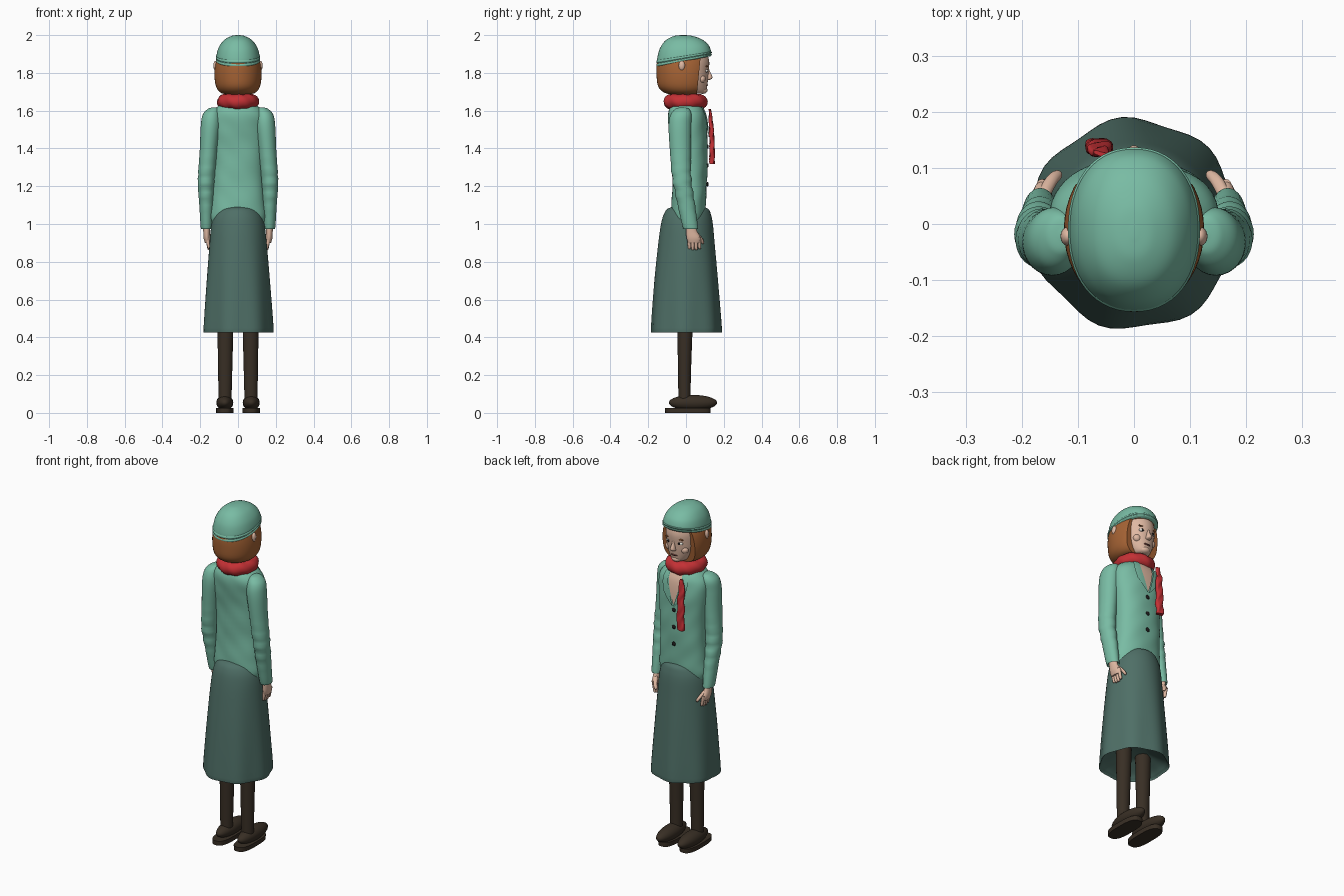
import bpy, bmesh, math
from math import sin, cos, pi
from mathutils import Vector

if "Cube" in bpy.data.objects:
    bpy.data.objects.remove(bpy.data.objects["Cube"])


def material(name, rgb):
    m = bpy.data.materials.new(name)
    m.use_nodes = True
    m.diffuse_color = (*rgb, 1)
    m.node_tree.nodes["Principled BSDF"].inputs["Base Color"].default_value = (*rgb, 1)
    return m


TEAL = material("jacket teal", (.19, .50, .37))
SKIRT = material("skirt dark green", (.078, .16, .135))
HAIR = material("hair auburn", (.38, .125, .035))
RED = material("scarf red", (.55, .03, .035))
SKIN = material("skin", (.74, .48, .36))
BROWN = material("stocking brown", (.04, .028, .018))
BLACK = material("black", (.012, .01, .01))
WHITE = material("eye white", (.75, .72, .66))
LIPS = material("lip red", (.22, .06, .05))


def finish(name, bm, mat, angle=50):
    bmesh.ops.recalc_face_normals(bm, faces=bm.faces)
    me = bpy.data.meshes.new(name)
    bm.to_mesh(me)
    bm.free()
    me.materials.append(mat)
    for p in me.polygons:
        p.use_smooth = True
    me.set_sharp_from_angle(angle=math.radians(angle))
    ob = bpy.data.objects.new(name, me)
    bpy.context.collection.objects.link(ob)
    return ob


def refine(rings, steps):
    """Catmull-Rom interpolation of (z, cx, cy, rx, ry) rings."""
    out = []
    last = len(rings) - 1
    for i in range(last):
        a, b, c, d = (rings[max(0, min(last, i + k))] for k in (-1, 0, 1, 2))
        for s in range(steps):
            t = s / steps
            out.append([.5 * (2*q + (r-p)*t + (2*p-5*q+4*r-w)*t*t + (3*q-p-3*r+w)*t**3)
                        for p, q, r, w in zip(a, b, c, d)])
    return out + [list(rings[-1])]


def ring_point(ring, a, power=2, grow=0):
    z, cx, cy, rx, ry = ring
    e = 2 / power
    return Vector((cx + (rx + grow) * math.copysign(abs(cos(a)) ** e, cos(a)),
                   cy + (ry + grow) * math.copysign(abs(sin(a)) ** e, sin(a)), z))


def skin_grid(bm, rows, closed=True):
    rows = [[bm.verts.new(p) for p in row] for row in rows]
    for lo, hi in zip(rows, rows[1:]):
        n = len(lo)
        for j in range(n if closed else n - 1):
            k = (j + 1) % n
            bm.faces.new((lo[j], lo[k], hi[k], hi[j]))
    return rows


def loft(name, rings, mat, n=32, steps=4, power=2, deform=None, cut=None):
    bm = bmesh.new()
    rows = [[ring_point(r, 2 * pi * j / n, power) for j in range(n)]
            for r in refine(rings, steps)]
    if deform:
        rows = [[deform(p) for p in row] for row in rows]
    rows = skin_grid(bm, rows)
    bm.faces.new(rows[0][::-1])
    bm.faces.new(rows[-1])
    if cut:
        geom = bm.verts[:] + bm.edges[:] + bm.faces[:]
        res = bmesh.ops.bisect_plane(bm, geom=geom, plane_co=cut[0], plane_no=cut[1],
                                     clear_outer=True)
        edges = [g for g in res["geom_cut"] if isinstance(g, bmesh.types.BMEdge)]
        bmesh.ops.holes_fill(bm, edges=edges)
    return finish(name, bm, mat)


def ball(name, loc, size, mat, seg=20):
    bm = bmesh.new()
    bmesh.ops.create_uvsphere(bm, u_segments=seg, v_segments=seg // 2 + 2, radius=1)
    for v in bm.verts:
        v.co = Vector(loc) + Vector((v.co.x*size[0], v.co.y*size[1], v.co.z*size[2]))
    return finish(name, bm, mat)


# Skirt: flared, fluted, with an inward-folded hem
def flute(p):
    a = math.atan2(p.y, p.x)
    k = 1 + .028 * max(0, min(1, (1.0 - p.z) / .55)) * cos(7 * a + .6)
    return Vector((p.x * k, p.y * k, p.z))


loft("skirt", [(.50, 0, 0, .07, .07), (.46, 0, 0, .15, .15), (.437, 0, 0, .178, .18),
               (.45, 0, 0, .184, .186), (.7, 0, 0, .167, .168), (.9, 0, .002, .151, .149),
               (1.0, 0, .005, .14, .137), (1.05, 0, .007, .124, .125),
               (1.08, 0, .01, .098, .108), (1.094, 0, .01, .05, .07)],
     SKIRT, n=56, deform=flute)

# Jacket body with soft cloth creases
BODY = [(.97, 0, .01, .12, .07), (1.04, 0, .012, .148, .085), (1.12, 0, .015, .142, .09),
        (1.25, 0, .02, .135, .092), (1.4, 0, .018, .14, .096), (1.5, 0, .012, .15, .1),
        (1.57, 0, .004, .148, .1), (1.61, 0, 0, .122, .09), (1.64, 0, 0, .08, .07)]


def crease(p):
    w = .0022 * sin(38 * p.z + 14 * p.x) * sin(31 * p.x + 9 * p.z)
    return p + Vector((0, w if p.y > 0 else -w, 0))


loft("jacket_body", BODY, TEAL, n=48, power=2.3, steps=6, deform=crease)


# Neckline and lapels follow the curve of the jacket
BODY_ROWS = refine(BODY, 10)


def body_strip(name, z0, z1, inner, outer, grow, mat):
    bm = bmesh.new()
    rows = []
    for r in BODY_ROWS:
        if z0 <= r[0] <= z1:
            t = (r[0] - z0) / (z1 - z0)
            a, b = inner(t), outer(t)
            rows.append([ring_point(r, pi/2 - a - (b - a) * j / 6, 2.3, grow) for j in range(7)])
    skin_grid(bm, rows, closed=False)
    return finish(name, bm, mat)


body_strip("neckline", 1.44, 1.635, lambda t: -.3 * t, lambda t: .3 * t, .005, SKIN)
for s, side in ((1, "right"), (-1, "left")):
    body_strip(side + "_lapel", 1.43, 1.63, lambda t: s * .3 * t,
               lambda t: s * (.3 * t + .28 * min(1, 2.5 * t)), .008, TEAL)
for i in range(3):
    ball(f"button_{i + 1}", (0, .114, 1.41 - .1 * i), (.012, .006, .012), BLACK, 14)


# Sleeves, hands, legs and shoes
def wrinkle(p):
    w = .004 * sin(95 * p.z + 12 * p.y) * math.exp(-((p.z - 1.21) / .1) ** 2)
    return p + Vector((math.copysign(w, p.x), -w, 0))


for s, side in ((1, "right"), (-1, "left")):
    loft(side + "_sleeve", [(.985, s*.165, .025, .024, .032), (.98, s*.167, .024, .03, .04),
                            (1.1, s*.167, .002, .037, .046), (1.24, s*.166, -.022, .044, .05),
                            (1.4, s*.155, -.03, .047, .056), (1.52, s*.145, -.032, .052, .06),
                            (1.58, s*.14, -.026, .046, .055), (1.61, s*.13, -.02, .028, .035),
                            (1.617, s*.125, -.02, .008, .01)],
         TEAL, n=28, steps=8, deform=wrinkle)
    loft(side + "_hand", [(.9, s*.163, .042, .012, .03), (.925, s*.165, .04, .017, .037),
                          (.96, s*.166, .03, .018, .03), (1.0, s*.167, .024, .02, .024)],
         SKIN, n=20)
    for i in range(4):
        y, low = .014 + .018 * i, .868 - .006 * (i in (1, 2))
        loft(f"{side}_finger_{i + 1}",
             [(low, s*.152, y + .004, .004, .004), (low + .008, s*.154, y + .004, .008, .008),
              (.93, s*.164, y + .002, .01, .01)], SKIN, n=12)
    loft(side + "_thumb", [(.895, s*.135, .088, .004, .004), (.903, s*.137, .087, .009, .009),
                           (.925, s*.148, .076, .011, .011), (.955, s*.162, .05, .011, .012)],
         SKIN, n=12)
    loft(side + "_leg", [(.05, s*.069, -.008, .034, .032), (.2, s*.068, -.008, .037, .034),
                         (.4, s*.067, -.006, .041, .039), (.56, s*.066, -.004, .043, .042)],
         BROWN, n=24)
    loft(side + "_sole", [(0, s*.07, .01, .046, .12), (.026, s*.07, .01, .047, .121)],
         BROWN, n=32, steps=1, power=2.8)
    ball(side + "_shoe", (s*.07, .037, .054), (.045, .128, .041), BROWN, 28)

# Scarf: twisted roll around the neck, with a hanging end
bm = bmesh.new()
loops = []
for i in range(56):
    a = 2 * pi * i / 56
    loop = []
    for j in range(18):
        b = 2 * pi * j / 18
        r = .039 * (1 + .05 * sin(9 * a + 2 * b) + .03 * sin(4 * a - b))
        d = .072 + r * cos(b)
        loop.append(Vector((d * cos(a), d * sin(a) * 1.05 - .003, 1.648 + r * sin(b))))
    loops.append(loop)
skin_grid(bm, loops + loops[:1])
bmesh.ops.remove_doubles(bm, verts=bm.verts, dist=1e-5)
finish("scarf_roll", bm, RED)


def knit(p):
    return p + Vector((.003 * sin(60 * p.z), .0025 * sin(90 * p.z + 150 * p.x), 0))


loft("scarf_end", [(1.32, -.062, .138, .018, .01), (1.33, -.062, .138, .022, .013),
                   (1.45, -.062, .137, .021, .012), (1.55, -.062, .131, .018, .009),
                   (1.61, -.062, .126, .012, .004)],
     RED, n=24, steps=10, power=3, deform=knit)

# Head and face
loft("neck", [(1.56, 0, 0, .062, .058), (1.75, 0, 0, .058, .056)], SKIN, n=28)
loft("head", [(1.69, 0, .05, .025, .035), (1.7, 0, .047, .045, .058), (1.73, 0, .034, .068, .078),
              (1.77, 0, .022, .086, .095), (1.81, 0, .015, .094, .105), (1.86, 0, .005, .098, .118),
              (1.91, 0, 0, .09, .11)], SKIN, n=40)
loft("nose", [(1.762, 0, .112, .008, .01), (1.768, 0, .118, .016, .018),
              (1.78, 0, .12, .014, .02), (1.805, 0, .114, .009, .014),
              (1.835, 0, .108, .006, .01)], SKIN, n=18)
ball("chin", (0, .088, 1.708), (.03, .026, .019), SKIN)
ball("lips", (0, .109, 1.735), (.021, .007, .006), LIPS)
ball("mouth_line", (0, .1145, 1.735), (.017, .003, .0015), BLACK)
for s, side in ((1, "right"), (-1, "left")):
    ball(side + "_cheek", (s*.048, .084, 1.768), (.024, .02, .022), SKIN)
    ball(side + "_eye", (s*.037, .107, 1.811), (.017, .01, .009), WHITE)
    ball(side + "_pupil", (s*.036, .115, 1.811), (.007, .004, .007), BLACK, 14)
    ball(side + "_brow", (s*.039, .109, 1.835), (.021, .007, .004), HAIR)
    ball(side + "_ear", (s*.118, -.022, 1.838), (.013, .017, .026), SKIN)

# Bobbed hair, trimmed flat around the face
loft("hair", [(1.685, 0, -.005, .06, .07), (1.697, 0, -.008, .095, .11),
              (1.73, 0, -.01, .117, .138), (1.79, 0, -.01, .125, .146),
              (1.85, 0, -.01, .12, .145), (1.9, 0, -.01, .105, .13)],
     HAIR, n=48, cut=((0, .058, 1.69), (0, 1, -.1)))


# Cap: dome tilted up toward the face, with a double rolled band
def tilt(p):
    return p + Vector((0, 0, .175 * p.y * (2 - p.z) / .12))


loft("fringe", [(1.862, 0, -.01, .104, .132), (1.9, 0, -.01, .106, .135)],
     HAIR, n=48, power=2.2, deform=tilt)
loft("cap_dome", [(1.872, 0, -.01, .114, .143), (1.9, 0, -.01, .113, .142),
                  (1.94, 0, -.011, .1, .128), (1.975, 0, -.013, .073, .096),
                  (1.995, 0, -.015, .036, .05), (2.0, 0, -.016, .006, .01)],
     TEAL, n=56, steps=6, power=2.2, deform=tilt)
for i, z in enumerate((1.87, 1.885)):
    loft(f"cap_band_{i + 1}", [(z - .008, 0, -.01, .111, .141), (z - .003, 0, -.01, .117, .146),
                               (z + .003, 0, -.01, .117, .146), (z + .008, 0, -.01, .111, .141)],
         TEAL, n=56, steps=3, power=2.2, deform=tilt)
